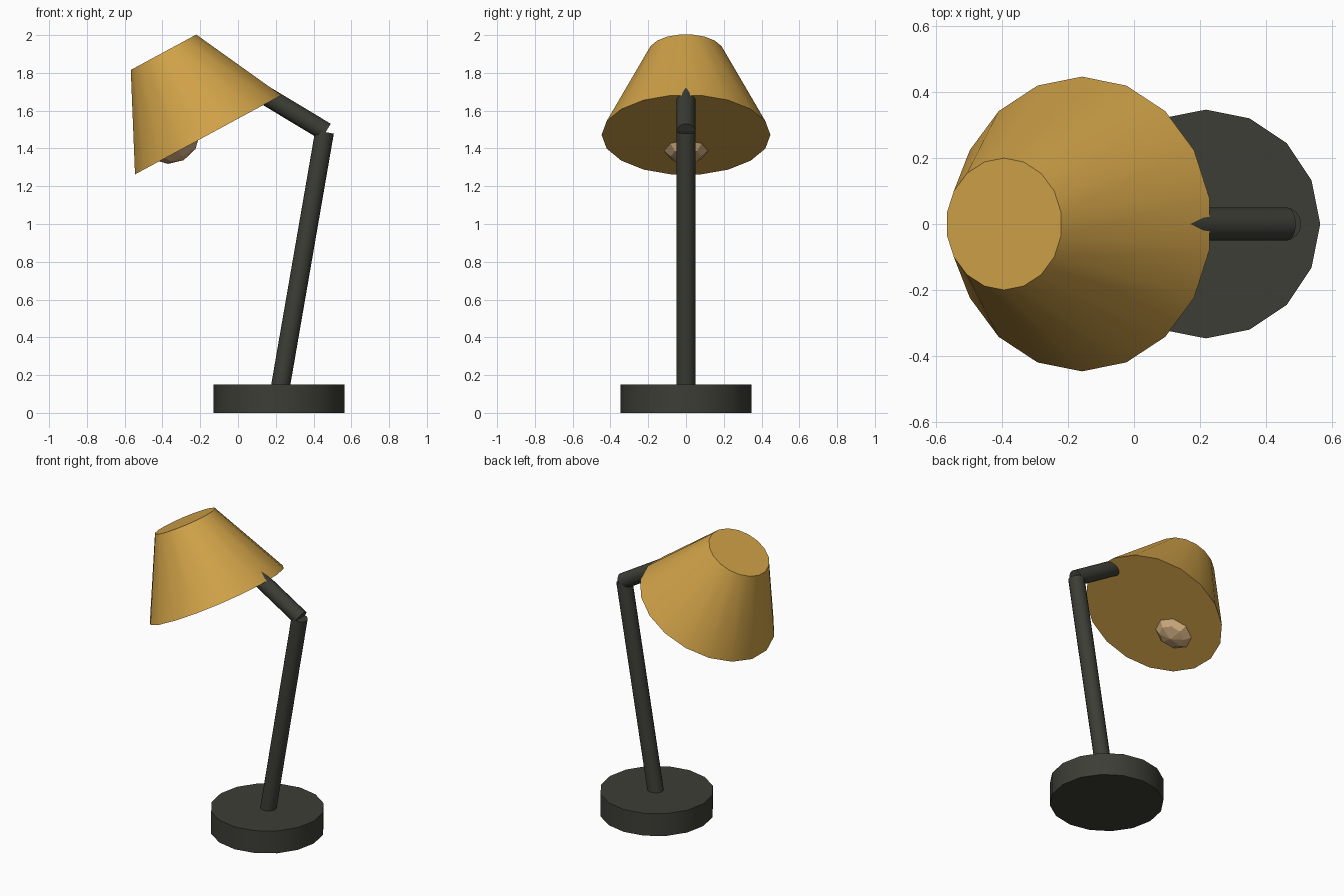
import bpy, math
from mathutils import Vector

cube = bpy.data.objects.get("Cube")
if cube:
    bpy.data.objects.remove(cube, do_unlink=True)


def material(name, rgb):
    m = bpy.data.materials.new(name)
    m.use_nodes = True
    m.diffuse_color = (*rgb, 1)
    m.node_tree.nodes["Principled BSDF"].inputs["Base Color"].default_value = (*rgb, 1)
    return m


charcoal = material("charcoal metal", (0.047, 0.047, 0.037))
amber = material("amber shade", (0.63, 0.36, 0.065))
tan = material("warm bulb", (0.66, 0.43, 0.22))


def frustum(name, start, end, r1, r2, sides, mat, spin=0.0):
    """Capped cone or cylinder between two points in the y = 0 plane."""
    a, b = Vector((start[0], 0, start[1])), Vector((end[0], 0, end[1]))
    d = b - a
    bpy.ops.mesh.primitive_cone_add(vertices=sides, radius1=r1, radius2=r2, depth=d.length)
    ob = bpy.context.object
    ob.name = name
    ob.data.materials.append(mat)
    # local spin first, then lean about y
    ob.location = (a + b) / 2
    ob.rotation_euler = (0, math.atan2(d.x, d.z), spin)
    ob.rotation_mode = 'QUATERNION'
    lean = Vector((0, 0, 1)).rotation_difference(d.normalized())
    turn = Vector((1, 0, 0)).rotation_difference(Vector((math.cos(spin), math.sin(spin), 0)))
    ob.rotation_quaternion = lean @ turn
    bpy.ops.object.shade_smooth_by_angle(angle=math.radians(32))
    return ob


# Weighted foot
frustum("base", (0.218, 0), (0.218, 0.15), 0.347, 0.347, 16, charcoal)

# Two arms meeting at the elbow
frustum("lower_arm", (0.218, 0.10), (0.458, 1.487), 0.05, 0.05, 16, charcoal)
lean = math.radians(31)
elbow = (0.465, 1.488)
frustum("upper_arm", elbow,
        (elbow[0] - 0.6 * math.cos(lean), elbow[1] + 0.6 * math.sin(lean)),
        0.05, 0.05, 16, charcoal)

# Closed conical shade, tilted
tilt = math.radians(28.4)
mouth = Vector((-0.158, 1.472))
crown = mouth + 0.497 * Vector((-math.sin(tilt), math.cos(tilt)))
frustum("shade", mouth, crown, 0.447, 0.2, 18, amber)

# Faceted bulb poking through the mouth of the shade
bpy.ops.mesh.primitive_uv_sphere_add(segments=8, ring_count=6, radius=0.165,
                                     location=(-0.366, 0, 1.483),
                                     rotation=(0, -tilt, 0))
bulb = bpy.context.object
bulb.name = "bulb"
bulb.data.materials.append(tan)
